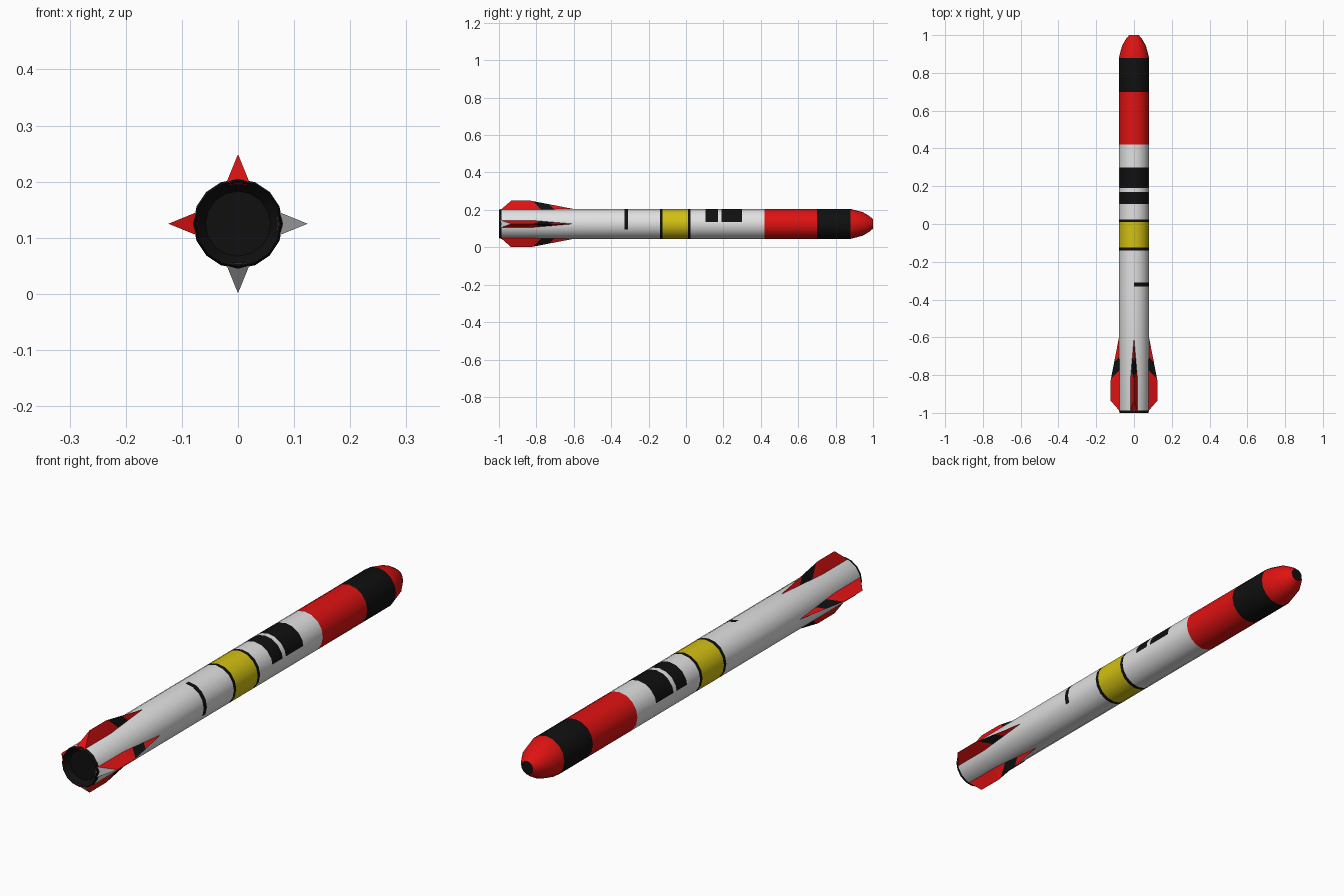
import bpy, bmesh, math
from mathutils import Vector, Matrix

if "Cube" in bpy.data.objects:
    bpy.data.objects.remove(bpy.data.objects["Cube"])

ZC, SIDES = 0.125, 16


def material(name, rgb):
    m = bpy.data.materials.new(name)
    m.diffuse_color = (*rgb, 1)
    m.use_nodes = True
    m.node_tree.nodes["Principled BSDF"].inputs["Base Color"].default_value = m.diffuse_color
    return m


MATS = [material("white", (0.75, 0.75, 0.75)), material("red", (0.74, 0.006, 0.006)),
        material("black", (0.005, 0.005, 0.005)), material("yellow", (0.65, 0.53, 0.006))]
WHITE, RED, BLACK, YELLOW = range(4)


def finish(bm, name):
    me = bpy.data.meshes.new(name)
    bm.to_mesh(me)
    bm.free()
    ob = bpy.data.objects.new(name, me)
    bpy.context.collection.objects.link(ob)
    for m in MATS:
        me.materials.append(m)
    return ob


# Body: rings along y, (y, radius), with a dished tail and blunt nose
R = 0.08
profile = [(-0.975, 0.058), (-1.0, 0.076), (-0.987, R)]
profile += [(y, R) for y in (-0.33, -0.31, -0.14, -0.125, 0.01, 0.025, 0.105, 0.17,
                             0.19, 0.30, 0.42, 0.70, 0.88)]
profile += [(0.945, 0.063), (0.98, 0.042), (1.0, 0.025)]
bands = [(-1.1, -0.986, BLACK), (-0.14, -0.125, BLACK), (-0.125, 0.01, YELLOW),
         (0.01, 0.025, BLACK), (0.42, 0.70, RED), (0.70, 0.88, BLACK),
         (0.88, 0.9999, RED), (0.9999, 1.1, BLACK)]
patches = [(0.105, 0.17), (0.19, 0.30)]

bm = bmesh.new()
rings = []
for y, r in profile:
    rings.append([bm.verts.new((r * math.cos(a), y, ZC + r * math.sin(a)))
                  for a in (2 * math.pi * i / SIDES for i in range(SIDES))])
for a, b in zip(rings, rings[1:]):
    for i in range(SIDES):
        j = (i + 1) % SIDES
        bm.faces.new((a[i], a[j], b[j], b[i]))
bm.faces.new(rings[0])
bm.faces.new(rings[-1])

# Cut the lower edge of the two upper patches
for lo, hi in patches:
    fs = [f for f in bm.faces if lo < f.calc_center_median().y < hi]
    geom = fs + list({e for f in fs for e in f.edges}) + list({v for f in fs for v in f.verts})
    bmesh.ops.bisect_plane(bm, geom=geom, plane_co=(0, 0, ZC + 0.01), plane_no=(0, 0, 1))
bmesh.ops.recalc_face_normals(bm, faces=bm.faces)

for f in bm.faces:
    c = f.calc_center_bounds()
    for lo, hi, m in bands:
        if lo < c.y < hi:
            f.material_index = m
    if c.y < -0.97 and f.normal.y < -0.3:
        f.material_index = BLACK
    if any(lo < c.y < hi for lo, hi in patches) and c.z > ZC + 0.01:
        f.material_index = BLACK
    # short stripe on the right side only
    if -0.33 < c.y < -0.31 and c.x > 0 and c.z > ZC - 0.031:
        f.material_index = BLACK
body = finish(bm, "rocket_body")
bpy.context.view_layer.objects.active = body
body.select_set(True)
bpy.ops.object.shade_smooth_by_angle(angle=math.radians(30))


# Fins: wedges built pointing up, then turned around the body
def fin(name, angle, rear):
    bm = bmesh.new()
    V = lambda x, y, r: bm.verts.new((x, y, r))
    tip, a, b = V(0, -0.55, 0.07), V(0, -0.83, 0.124), V(0, -0.935, 0.124)
    l1, l2 = V(-0.022, -0.83, 0.07), V(-0.022, -0.997, 0.07)
    r1, r2 = V(0.022, -0.83, 0.07), V(0.022, -0.997, 0.07)
    for vs in ((tip, a, l1), (a, b, l2, l1), (tip, r1, a), (a, r1, r2, b),
               (b, r2, l2), (tip, l1, l2, r2, r1)):
        bm.faces.new(vs)
    # slanted black band across the fin
    lo, hi = -0.697, -0.627
    for s in (lo, hi):
        bmesh.ops.bisect_plane(bm, geom=bm.verts[:] + bm.edges[:] + bm.faces[:],
                               plane_co=(0, s, 0), plane_no=Vector((0, 1, 1)).normalized())
    bmesh.ops.recalc_face_normals(bm, faces=bm.faces)
    for f in bm.faces:
        c = f.calc_center_median()
        f.material_index = BLACK if lo < c.y + c.z < hi else RED
        if abs(f.normal.x) < 0.1 and f.normal.y < -0.3:
            f.material_index = rear
    bm.transform(Matrix.Translation((0, 0, ZC)) @ Matrix.Rotation(math.radians(angle), 4, 'Y'))
    finish(bm, name)


for name, angle, rear in (("fin_top", 0, RED), ("fin_right", 90, WHITE),
                          ("fin_bottom", 180, WHITE), ("fin_left", 270, RED)):
    fin(name, angle, rear)
